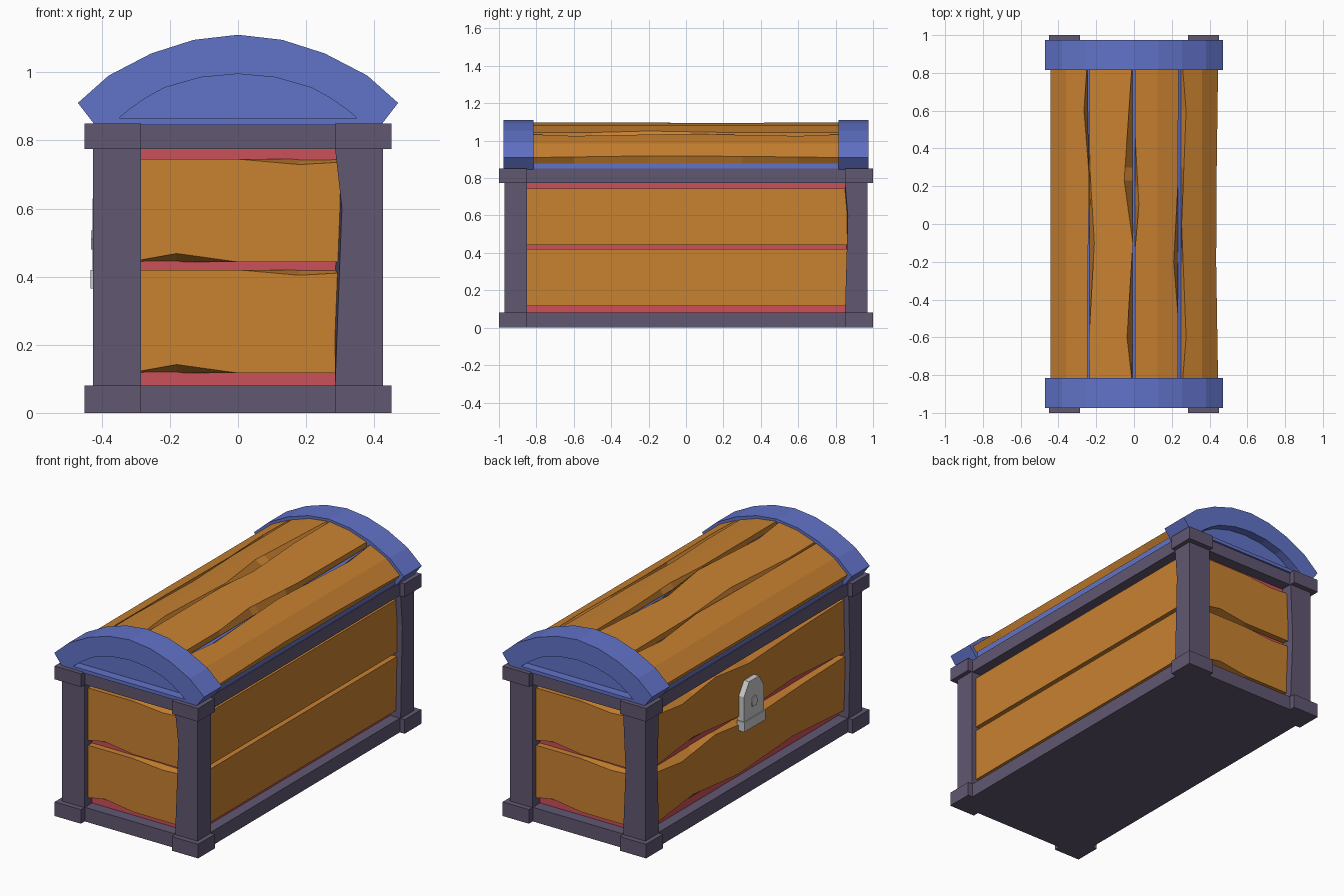
import bpy, bmesh

if "Cube" in bpy.data.objects:
    bpy.data.objects.remove(bpy.data.objects["Cube"])

def material(name, rgb):
    m = bpy.data.materials.new(name)
    m.diffuse_color = (*rgb, 1)
    m.use_nodes = True
    m.node_tree.nodes["Principled BSDF"].inputs["Base Color"].default_value = m.diffuse_color
    return m

WOOD = material("wood", (0.58, 0.22, 0.03))
BLUE = material("blue_trim", (0.12, 0.17, 0.58))
RED = material("red_lining", (0.60, 0.08, 0.10))
DARK = material("dark_frame", (0.12, 0.095, 0.165))

def loft(name, rings, mat=None):
    """Skin a list of equal-length closed rings and cap both ends."""
    bm = bmesh.new()
    vs = [[bm.verts.new(p) for p in r] for r in rings]
    n = len(vs[0])
    for a, b in zip(vs, vs[1:]):
        for i in range(n):
            j = (i + 1) % n
            bm.faces.new((a[i], a[j], b[j], b[i]))
    bm.faces.new(vs[0])
    bm.faces.new(vs[-1])
    bmesh.ops.recalc_face_normals(bm, faces=bm.faces)
    me = bpy.data.meshes.new(name)
    bm.to_mesh(me)
    bm.free()
    ob = bpy.data.objects.new(name, me)
    bpy.context.collection.objects.link(ob)
    if mat:
        me.materials.append(mat)
    return ob

def box(name, x0, x1, y0, y1, z0, z1, mat=None):
    return loft(name, [[(x0, y0, z), (x1, y0, z), (x1, y1, z), (x0, y1, z)]
                       for z in (z0, z1)], mat)

def interp(pts, t):
    """Piecewise linear lookup in sorted (t, value) pairs."""
    if t <= pts[0][0]:
        return pts[0][1]
    for (a, u), (b, v) in zip(pts, pts[1:]):
        if t <= b:
            return u + (v - u) * (t - a) / (b - a)
    return pts[-1][1]

def mirrored(half):
    """Half profile from the outer end to x = 0, completed to -x..+x."""
    return [(-x, z) for x, z in half] + half[-2::-1]

# Body: base slab, lining and top rim
box("base_rail", -0.42, 0.42, -0.965, 0.965, 0, 0.08, DARK)
box("lining", -0.36, 0.36, -0.90, 0.90, 0.07, 0.78, RED)
box("top_rail", -0.42, 0.42, -0.965, 0.965, 0.775, 0.85, DARK)

# Corner posts with chipped edges, and their caps
CHIPS = {(1, -1): (0.02, 0.0, 0.6), (-1, -1): (0.0, 0.012, 0.4),
         (1, 1): (0.0, 0.015, 0.6), (-1, 1): (0.015, 0.012, 0.45)}
for (sx, sy), (cx, cy, cz) in CHIPS.items():
    rings = []
    for z, k in ((0.08, 0), (cz, 1), (0.775, 0)):
        rings.append([(sx * 0.425, sy * 0.97, z), (sx * (0.285 + k * cx), sy * 0.97, z),
                      (sx * 0.285, sy * 0.85, z), (sx * 0.425, sy * (0.85 + k * cy), z)])
    loft("corner_post", rings, DARK)
    for z0, z1 in ((0, 0.08), (0.775, 0.85)):
        xs, ys = sorted((sx * 0.285, sx * 0.45)), sorted((sy * 0.85, sy))
        box("corner_cap", *xs, *ys, z0, z1, DARK)

# Wall planks: outer face edges wander, back edges stay straight
def wall_plank(name, place, half, z0, z1, low, high, outer):
    ts = sorted({-half, half} | {t for t, _ in low + high})
    rings = []
    for t in ts:
        lo = z0 + interp(low, t) if low else z0
        hi = z1 + interp(high, t) if high else z1
        rings.append([place(t, outer, lo), place(t, outer, hi),
                      place(t, outer - 0.04, z1), place(t, outer - 0.04, z0)])
    loft(name, rings, WOOD)

END_LOW = [(-0.285, 0.006), (-0.18, 0.025), (0, 0), (0.285, 0)]
END_HIGH = [(-0.285, 0), (0, 0), (0.18, -0.016), (0.285, -0.01)]
LOCK_LOW = [(-0.85, 0.0), (-0.4, 0.03), (0.1, 0.0), (0.5, 0.04), (0.85, 0.0)]
LOCK_HIGH = [(-0.85, 0.0), (-0.5, -0.01), (0.0, -0.035), (0.3, 0.0), (0.6, -0.04), (0.85, -0.01)]
for z0, z1 in ((0.117, 0.42), (0.443, 0.745)):
    wall_plank("front_plank", lambda t, d, z: (t, -d, z), 0.3, z0, z1, END_LOW, END_HIGH, 0.935)
    wall_plank("back_plank", lambda t, d, z: (-t, d, z), 0.3, z0, z1, END_LOW, END_HIGH, 0.935)
    wall_plank("right_plank", lambda t, d, z: (d, t, z), 0.87, z0, z1, [], [], 0.395)
    wall_plank("left_plank", lambda t, d, z: (-d, t, z), 0.87, z0, z1, LOCK_LOW, LOCK_HIGH, 0.395)

# Lid end arches with a recessed panel
OUTER = mirrored([(0.42, 0.845), (0.47, 0.91), (0.38, 0.99), (0.255, 1.055), (0.13, 1.095), (0, 1.11)])
INNER = mirrored([(0.35, 0.865), (0.32, 0.89), (0.27, 0.925), (0.215, 0.955), (0.11, 0.985), (0, 0.995)])
for s, name in ((-1, "front_lid_arch"), (1, "back_lid_arch")):
    loft(name, [[(x, s * y, z) for x, z in prof] for prof, y in
                ((OUTER, 0.815), (OUTER, 0.975), (INNER, 0.975), (INNER, 0.925))], BLUE)

# Lid core beneath the planks
CORE = mirrored([(0.415, 0.845), (0.415, 0.89), (0.335, 0.955), (0.23, 1.007), (0.118, 1.045), (0, 1.06)])
loft("lid_core", [[(x, y, z) for x, z in CORE] for y in (-0.83, 0.83)], BLUE)

# Curved lid planks: (straight edges, wandering left edge, wandering right edge)
TOP = mirrored([(0.445, 0.91), (0.36, 0.985), (0.245, 1.04), (0.125, 1.08), (0, 1.097)])

def under(x):
    return x * 0.945, interp(TOP, x) - 0.032

LID = [
    (-0.445, -0.245, [(0, -0.442)],
     [(-0.82, -0.247), (-0.3, -0.245), (0.25, -0.237), (0.6, -0.265), (0.82, -0.25)]),
    (-0.236, -0.008, [(-0.82, -0.236), (-0.6, -0.238), (-0.1, -0.21), (0.3, -0.234), (0.82, -0.236)],
     [(-0.82, -0.012), (-0.6, -0.037), (-0.1, -0.006), (0.23, -0.052), (0.82, -0.012)]),
    (0.004, 0.234, [(-0.82, 0.004), (-0.15, 0.004), (0.1, 0.026), (0.5, 0.004)],
     [(-0.82, 0.234), (-0.5, 0.234), (-0.2, 0.21), (0.2, 0.232), (0.82, 0.236)]),
    (0.25, 0.445, [(-0.82, 0.258), (-0.6, 0.276), (0, 0.252), (0.6, 0.276), (0.82, 0.258)],
     [(-0.82, 0.445), (-0.2, 0.435), (0.3, 0.438), (0.82, 0.445)]),
]
for a, b, left, right in LID:
    mid = min((x for x, _ in TOP), key=lambda x: abs(x - (a + b) / 2))
    rings = []
    for y in sorted({-0.82, 0.82} | {t for t, _ in left + right}):
        top = [(x, interp(TOP, x)) for x in (interp(left, y), mid, interp(right, y))]
        # inner edges drop straight down, the eaves lean inward
        low = []
        for x in (b, mid, a):
            ux, uz = under(x)
            low.append((ux if abs(x) > 0.3 else x, uz))
        rings.append([(x, y, z) for x, z in top + low])
    loft("lid_plank", rings, WOOD)

# Lock on the left wall: plate, lower clasp and keyhole boss
PLATE = [(-0.09, 0.37), (0.09, 0.37), (0.09, 0.56), (0.045, 0.63), (-0.045, 0.63), (-0.09, 0.56)]
loft("lock_plate", [[(x, y, z) for y, z in PLATE] for x in (-0.385, -0.427)])
box("lock_clasp", -0.433, -0.385, -0.095, 0.095, 0.365, 0.42)
BOSS = [(-0.02, 0.48), (0.02, 0.48), (0.025, 0.51), (0.012, 0.535), (-0.012, 0.535), (-0.025, 0.51)]
loft("keyhole_boss", [[(x, y, z) for y, z in BOSS] for x in (-0.42, -0.432)])
